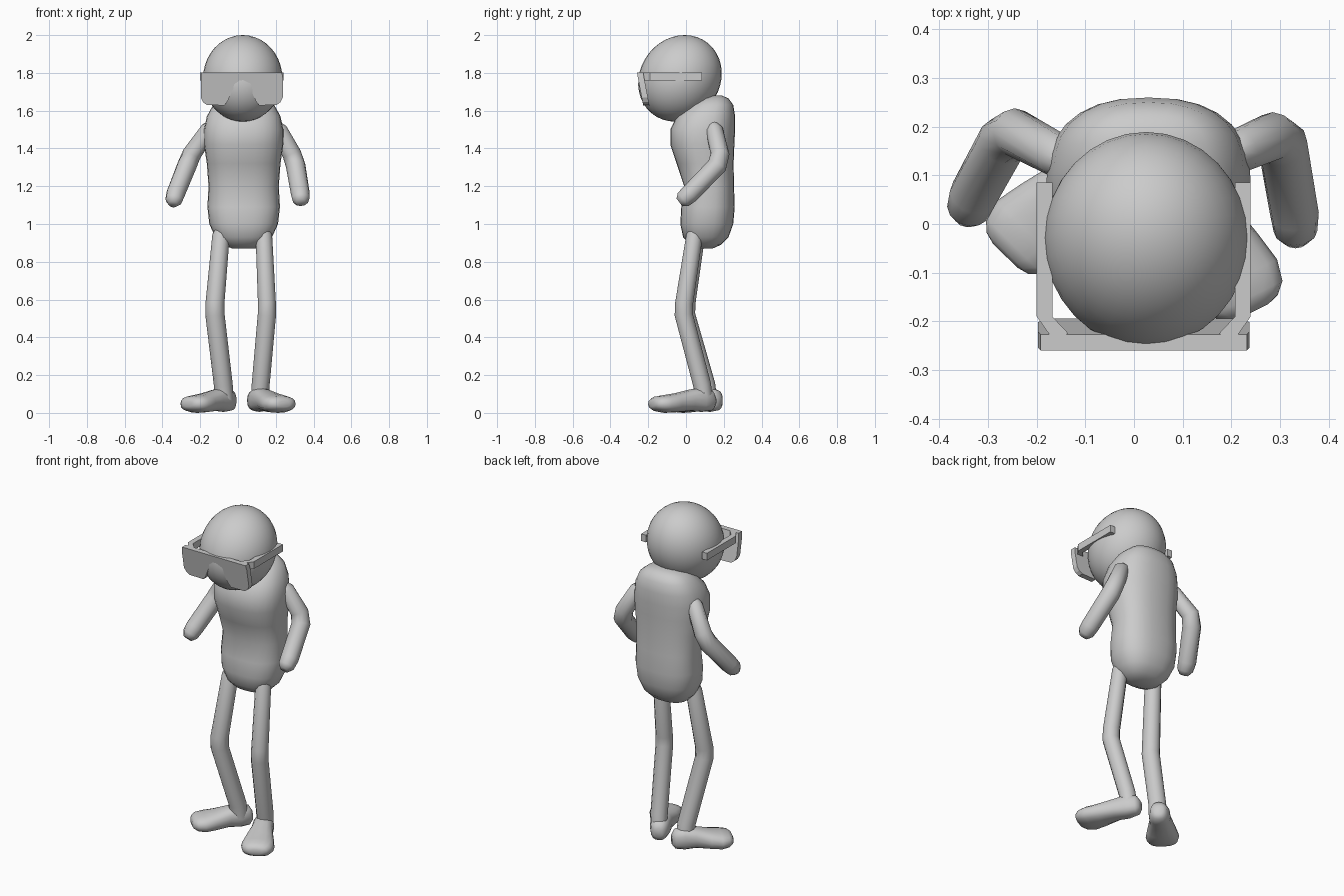
import bpy, bmesh, math
from mathutils import Vector

CX = 0.025  # centre line of head, torso and glasses


def finish(name, bm, angle=40):
    bmesh.ops.recalc_face_normals(bm, faces=bm.faces[:])
    me = bpy.data.meshes.new(name)
    bm.to_mesh(me)
    bm.free()
    ob = bpy.data.objects.new(name, me)
    bpy.context.collection.objects.link(ob)
    bpy.ops.object.select_all(action='DESELECT')
    ob.select_set(True)
    bpy.context.view_layer.objects.active = ob
    bpy.ops.object.shade_smooth_by_angle(angle=math.radians(angle))
    return ob


def loft(name, rings, angle=60):
    """Skin a list of equally sized point rings and cap both ends."""
    bm = bmesh.new()
    vs = [[bm.verts.new(p) for p in r] for r in rings]
    n = len(vs[0])
    for a, b in zip(vs, vs[1:]):
        for i in range(n):
            j = (i + 1) % n
            bm.faces.new((a[i], a[j], b[j], b[i]))
    bm.faces.new(vs[0])
    bm.faces.new(vs[-1])
    return finish(name, bm, angle)


def oval(n, power=2.0):
    """Unit superellipse."""
    pts = []
    for i in range(n):
        t = 2 * math.pi * i / n
        c, s = math.cos(t), math.sin(t)
        pts.append((math.copysign(abs(c) ** (2 / power), c),
                    math.copysign(abs(s) ** (2 / power), s)))
    return pts


def tube(name, path, radii, n=12):
    path = [Vector(p) for p in path]
    rings = []
    for i, p in enumerate(path):
        t = Vector()
        if i > 0:
            t += (p - path[i - 1]).normalized()
        if i < len(path) - 1:
            t += (path[i + 1] - p).normalized()
        t.normalize()
        u = (Vector((1, 0, 0)) - t * t.x).normalized()
        v = t.cross(u)
        rings.append([p + (u * c + v * s) * radii[i] for c, s in oval(n)])
    return loft(name, rings)


def prism(name, lower, upper):
    return loft(name, [lower, upper], 25)


# Head: slightly tilted ellipsoid
bm = bmesh.new()
bmesh.ops.create_uvsphere(bm, u_segments=32, v_segments=20, radius=1)
for v in bm.verts:
    x, y, z = v.co
    v.co = (CX + 0.21 * x, -0.032 + 0.22 * y + 0.025 * z, 1.771 + 0.229 * z)
finish("head", bm, 60)

# Torso: z, front y, back y, half width
sections = [(0.87, 0.06, 0.14, 0.06), (0.89, 0.02, 0.185, 0.11),
            (0.93, -0.015, 0.225, 0.15), (1.00, -0.03, 0.25, 0.182),
            (1.09, -0.025, 0.258, 0.192), (1.20, -0.01, 0.254, 0.186),
            (1.32, -0.05, 0.252, 0.195), (1.42, -0.083, 0.256, 0.21),
            (1.50, -0.083, 0.26, 0.21), (1.57, -0.05, 0.26, 0.195),
            (1.63, 0.01, 0.25, 0.162), (1.665, 0.06, 0.225, 0.12),
            (1.68, 0.11, 0.19, 0.06)]
loft("torso", [[(CX + 0.005 + c * w, (f + b) / 2 + s * (b - f) / 2, z)
                for c, s in oval(28, 2.4)] for z, f, b, w in sections])

# Arms
arm_r = [0.025, 0.045, 0.05, 0.052, 0.05, 0.045, 0.025]
tube("right_arm", [(-0.14, 0.125, 1.53), (-0.155, 0.14, 1.50), (-0.245, 0.188, 1.37),
                   (-0.27, 0.17, 1.31), (-0.33, 0.06, 1.16), (-0.34, 0.03, 1.125),
                   (-0.345, 0.012, 1.105)], arm_r)
tube("left_arm", [(0.20, 0.14, 1.53), (0.215, 0.15, 1.50), (0.285, 0.18, 1.37),
                  (0.305, 0.165, 1.31), (0.33, 0.02, 1.16), (0.332, -0.015, 1.13),
                  (0.332, -0.035, 1.115)], arm_r)

# Legs
leg_r = [0.025, 0.046, 0.05, 0.051, 0.05, 0.05]
tube("right_leg", [(-0.085, 0.06, 1.0), (-0.09, 0.055, 0.94), (-0.122, 0.0, 0.58),
                   (-0.122, -0.002, 0.52), (-0.078, 0.105, 0.15), (-0.073, 0.115, 0.07)], leg_r)
tube("left_leg", [(0.135, 0.05, 1.0), (0.137, 0.045, 0.94), (0.153, -0.01, 0.58),
                  (0.153, -0.012, 0.52), (0.12, 0.085, 0.15), (0.115, 0.095, 0.07)],
     [r * 0.95 for r in leg_r])

# Feet: position along the foot, half width, bottom, top
foot = [(0.0, 0.025, 0.035, 0.09), (0.05, 0.045, 0.012, 0.12), (0.2, 0.058, 0.005, 0.135),
        (0.38, 0.06, 0.01, 0.125), (0.62, 0.08, 0.003, 0.105), (0.8, 0.092, 0.0, 0.095),
        (0.92, 0.082, 0.008, 0.088), (0.98, 0.06, 0.02, 0.075), (1.0, 0.035, 0.032, 0.06)]
for name, heel, toe in (("right_foot", (-0.028, 0.175), (-0.265, -0.065)),
                        ("left_foot", (0.08, 0.15), (0.245, -0.18))):
    h, t = Vector(heel), Vector(toe)
    d = (t - h).normalized()
    rings = []
    for k, w, lo, hi in foot:
        p = h.lerp(t, k)
        rings.append([(p.x - d.y * c * w, p.y + d.x * c * w,
                       (lo + hi) / 2 + s * (hi - lo) / 2) for c, s in oval(16, 2.4)])
    loft(name, rings)

# Visor lens: mirrored half outline (x from centre, z), leaning back at the bottom
half = [(0.012, 1.76), (0.032, 1.745), (0.075, 1.65), (0.092, 1.628), (0.185, 1.63),
        (0.205, 1.645), (0.217, 1.67), (0.217, 1.775), (0.212, 1.803)]
outline = half + [(-x, z) for x, z in reversed(half)]


def lean(z):
    return -0.26 + (1.803 - z) * 0.19


prism("lens", [(CX - 0.005 + x, lean(z), z) for x, z in outline],
      [(CX - 0.005 + x, lean(z) + 0.033, z) for x, z in outline])

# Temples with angled hinges
temple = [(0.22, 0.085), (0.188, 0.085), (0.188, -0.19), (0.155, -0.225),
          (0.185, -0.24), (0.22, -0.19)]
for name, s in (("right_temple", -1), ("left_temple", 1)):
    prism(name, *[[(CX - 0.005 + s * x, y, z) for x, y in temple] for z in (1.76, 1.803)])
